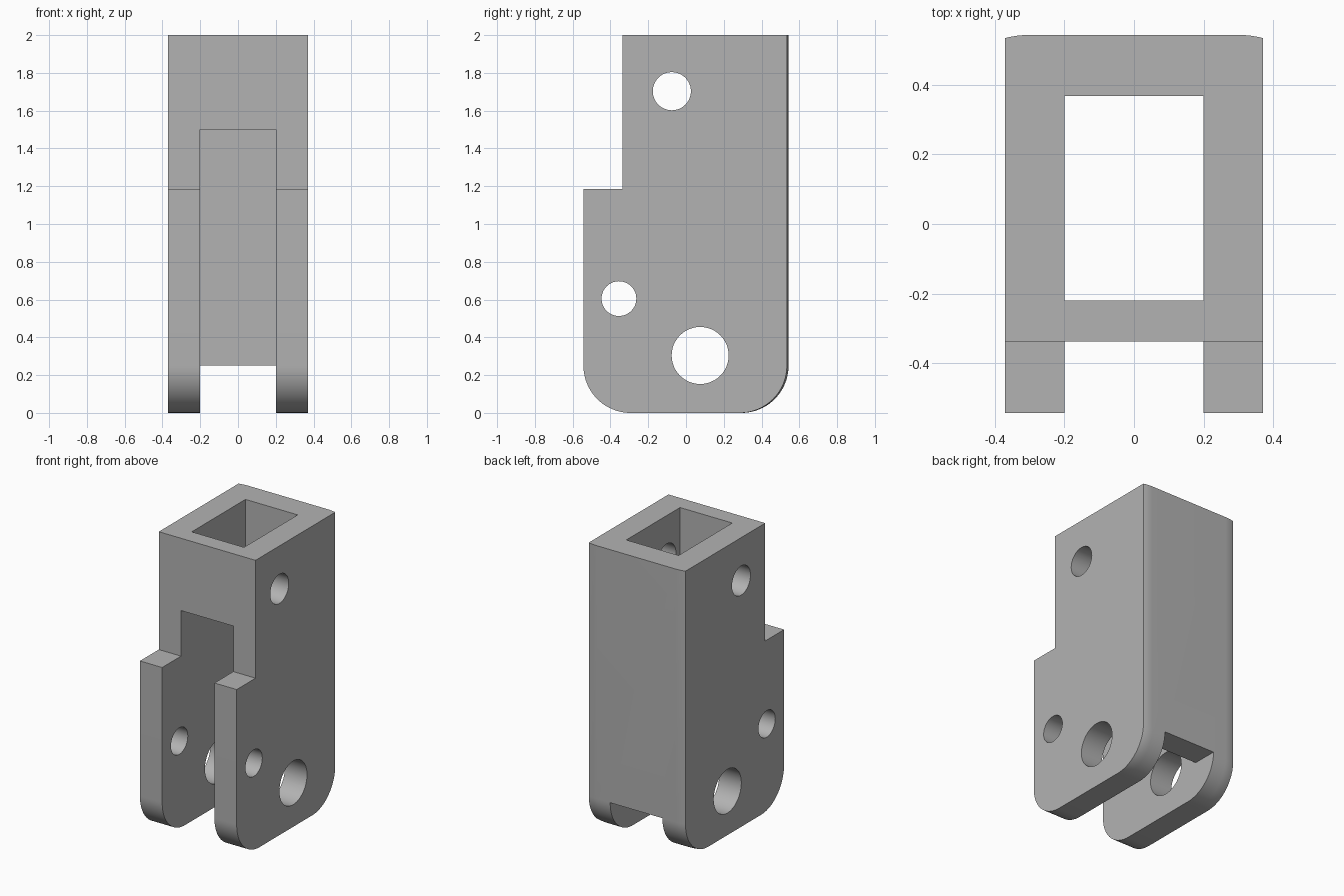
import bpy, bmesh, math

if "Cube" in bpy.data.objects:
    bpy.data.objects.remove(bpy.data.objects["Cube"], do_unlink=True)

GREY = (0.45, 0.45, 0.45, 1)
grey = bpy.data.materials.new("grey_metal")
grey.use_nodes = True
grey.diffuse_color = GREY
grey.node_tree.nodes["Principled BSDF"].inputs["Base Color"].default_value = GREY


def loft(name, sections):
    """Skin a row of (x, side profile) sections and cap both ends."""
    bm = bmesh.new()
    rings = [[bm.verts.new((x, y, z)) for y, z in pts] for x, pts in sections]
    n = len(rings[0])
    for a, b in zip(rings, rings[1:]):
        for i in range(n):
            j = (i + 1) % n
            bm.faces.new((a[i], a[j], b[j], b[i]))
    bm.faces.new(rings[0])
    bm.faces.new(rings[-1])
    bmesh.ops.recalc_face_normals(bm, faces=bm.faces)
    mesh = bpy.data.meshes.new(name)
    bm.to_mesh(mesh)
    bm.free()
    mesh.materials.append(grey)
    obj = bpy.data.objects.new(name, mesh)
    bpy.context.collection.objects.link(obj)
    return obj


def arc(cy, cz, r, start, end, steps):
    angles = [math.radians(start + (end - start) * i / steps) for i in range(steps + 1)]
    return [(cy + r * math.cos(a), cz + r * math.sin(a)) for a in angles]


HALF, SLOT, DEPTH, R = 0.37, 0.2, 0.543, 0.25


def outline(inset):
    """Stepped side profile with two rounded bottom corners."""
    back = DEPTH - inset
    return (arc(R - DEPTH, R, R, 180, 270, 20) + arc(back - R, R, R, 270, 360, 20)
            + [(back, 2), (-0.337, 2), (-0.337, 1.185), (-DEPTH, 1.185)])


# Body, with the back face curving in slightly towards both sides
edge = [0.30 + 0.07 * i / 6 for i in range(7)]
right = [(-x, outline(0.009 * ((x - 0.30) / 0.07) ** 2)) for x in reversed(edge)]
body = loft("clevis_body", right + [(-x, pts) for x, pts in reversed(right)])

# Square channel, front opening and bottom slot in one cutter
channel = [(-0.7, -0.1), (0.7, -0.1), (0.7, 0.25), (0.367, 0.25),
           (0.367, 2.1), (-0.22, 2.1), (-0.22, 1.5), (-0.7, 1.5)]
cutters = [loft("channel_cutter", [(-SLOT, channel), (SLOT, channel)])]

# Pin holes through both cheeks
for name, y, z, r in (("upper", -0.075, 1.703, 0.101),
                      ("front", -0.355, 0.605, 0.092),
                      ("lower", 0.075, 0.304, 0.151)):
    circle = arc(y, z, r, 0, 360, 48)[:-1]
    cutters.append(loft(name + "_hole_cutter", [(-0.6, circle), (0.6, circle)]))

bpy.context.view_layer.objects.active = body
for cutter in cutters:
    cutter.hide_render = True
    mod = body.modifiers.new(cutter.name, "BOOLEAN")
    mod.operation = "DIFFERENCE"
    mod.solver = "EXACT"
    mod.object = cutter
    bpy.ops.object.modifier_apply(modifier=mod.name)
    bpy.data.objects.remove(cutter, do_unlink=True)

bpy.ops.object.select_all(action="DESELECT")
body.select_set(True)
bpy.ops.object.shade_smooth_by_angle(angle=math.radians(30))
